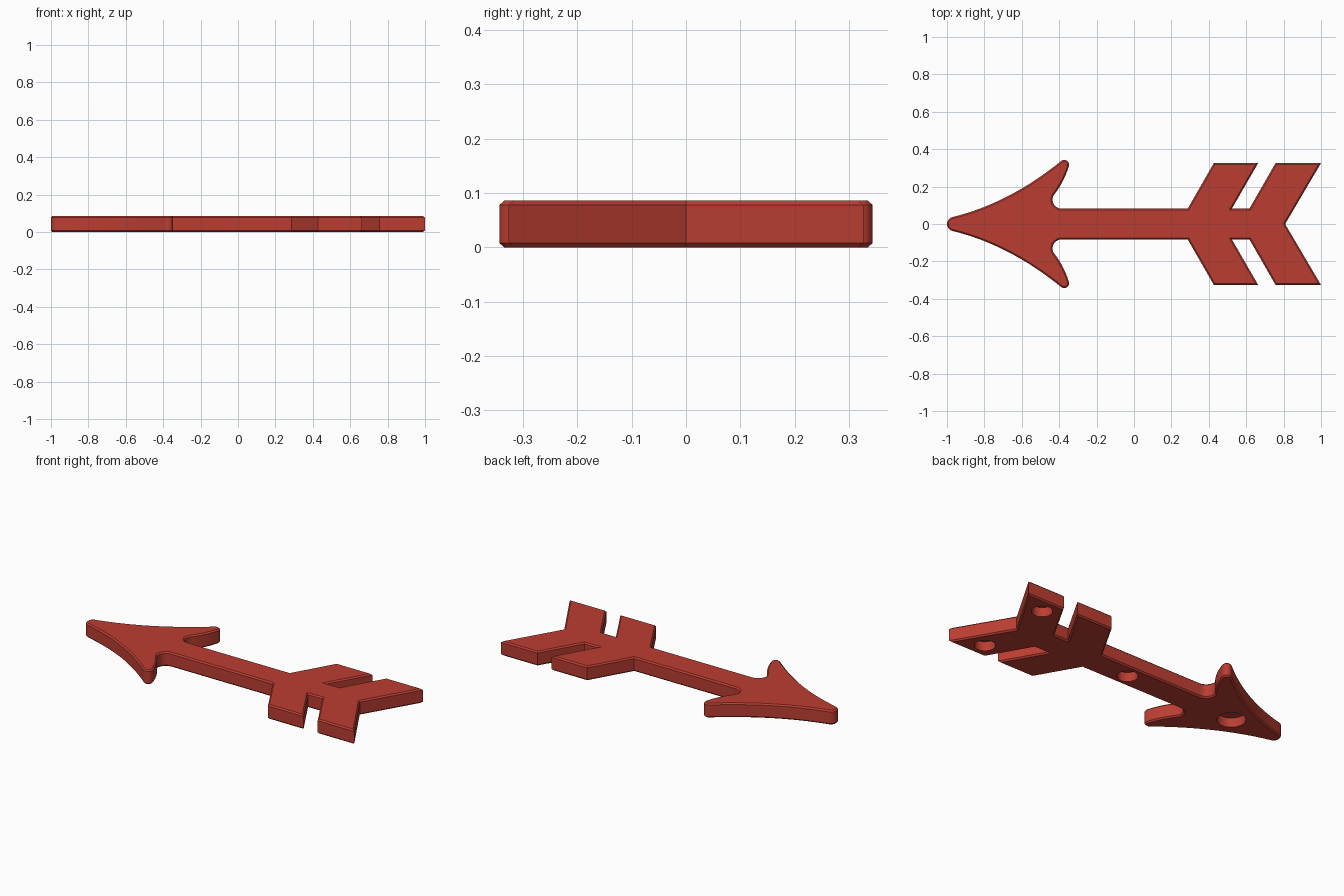
import bpy, bmesh, math
from mathutils import Vector

if "Cube" in bpy.data.objects:
    bpy.data.objects.remove(bpy.data.objects["Cube"])

HEIGHT = 0.086
CHAMFER = 0.008

red = bpy.data.materials.new("brick_red")
red.diffuse_color = (0.50, 0.048, 0.032, 1)
red.use_nodes = True
red.node_tree.nodes["Principled BSDF"].inputs["Base Color"].default_value = red.diffuse_color


def arc(cx, cy, r, a0, a1, n):
    """Points on a circle from angle a0 to a1 in degrees."""
    return [(cx + r * math.cos(math.radians(a0 + (a1 - a0) * i / n)),
             cy + r * math.sin(math.radians(a0 + (a1 - a0) * i / n))) for i in range(n + 1)]


def curve(p0, p1, p2, n):
    """Quadratic curve, without its end points."""
    p0, p1, p2 = Vector(p0), Vector(p1), Vector(p2)
    return [tuple(p0 * (1 - t) ** 2 + p1 * 2 * t * (1 - t) + p2 * t * t)
            for t in (i / n for i in range(1, n))]


# Upper half of the outline, from the tip to the tail notch
tip = arc(-0.962, 0, 0.038, 180, 105, 6)
barb = arc(-0.373, 0.317, 0.026, 125, -22, 8)
pocket = arc(-0.386, 0.132, 0.05, 160, 270, 8)
half = tip + curve(tip[-1], (-0.665, 0.112), barb[0], 16) + barb
half += curve(barb[-1], (-0.375, 0.222), pocket[0], 8) + pocket
half += [(0.287, 0.082), (0.427, 0.326), (0.664, 0.326), (0.523, 0.082),
         (0.617, 0.082), (0.757, 0.326), (1.0, 0.326), (0.808, 0)]
outline = half + [(x, -y) for x, y in reversed(half[1:-1])]

# Arrow plate with chamfered top and bottom rims
bm = bmesh.new()
base = bm.faces.new([bm.verts.new((x, y, 0)) for x, y in outline])
ext = bmesh.ops.extrude_face_region(bm, geom=[base])
for v in ext["geom"]:
    if isinstance(v, bmesh.types.BMVert):
        v.co.z = HEIGHT
bmesh.ops.recalc_face_normals(bm, faces=bm.faces)
rims = [e for e in bm.edges if abs(e.verts[0].co.z - e.verts[1].co.z) < 1e-5]
bmesh.ops.bevel(bm, geom=rims, offset=CHAMFER, offset_type='OFFSET',
                segments=1, profile=0.5, affect='EDGES')
mesh = bpy.data.meshes.new("arrow_plate")
bm.to_mesh(mesh)
bm.free()
mesh.materials.append(red)
arrow = bpy.data.objects.new("arrow_plate", mesh)
bpy.context.collection.objects.link(arrow)

# Round blind holes in the underside
DEPTH = 0.055
bpy.context.view_layer.objects.active = arrow
for x, y, r in ((-0.67, 0, 0.077), (0.045, 0, 0.056), (0.83, 0.235, 0.056), (0.83, -0.235, 0.056)):
    bpy.ops.mesh.primitive_cylinder_add(vertices=32, radius=r, depth=2 * DEPTH, location=(x, y, 0))
    cutter = bpy.context.object
    cutter.name = "hole_cutter"
    cutter.hide_render = True
    cutter.data.materials.append(red)
    cut = arrow.modifiers.new("hole", 'BOOLEAN')
    cut.operation = 'DIFFERENCE'
    cut.solver = 'EXACT'
    cut.object = cutter
    bpy.context.view_layer.objects.active = arrow
    bpy.ops.object.modifier_apply(modifier=cut.name)
    bpy.data.objects.remove(cutter)

# Smooth curved walls, sharp chamfers
bpy.ops.object.select_all(action='DESELECT')
arrow.select_set(True)
bpy.context.view_layer.objects.active = arrow
bpy.ops.object.shade_smooth_by_angle(angle=math.radians(30))
